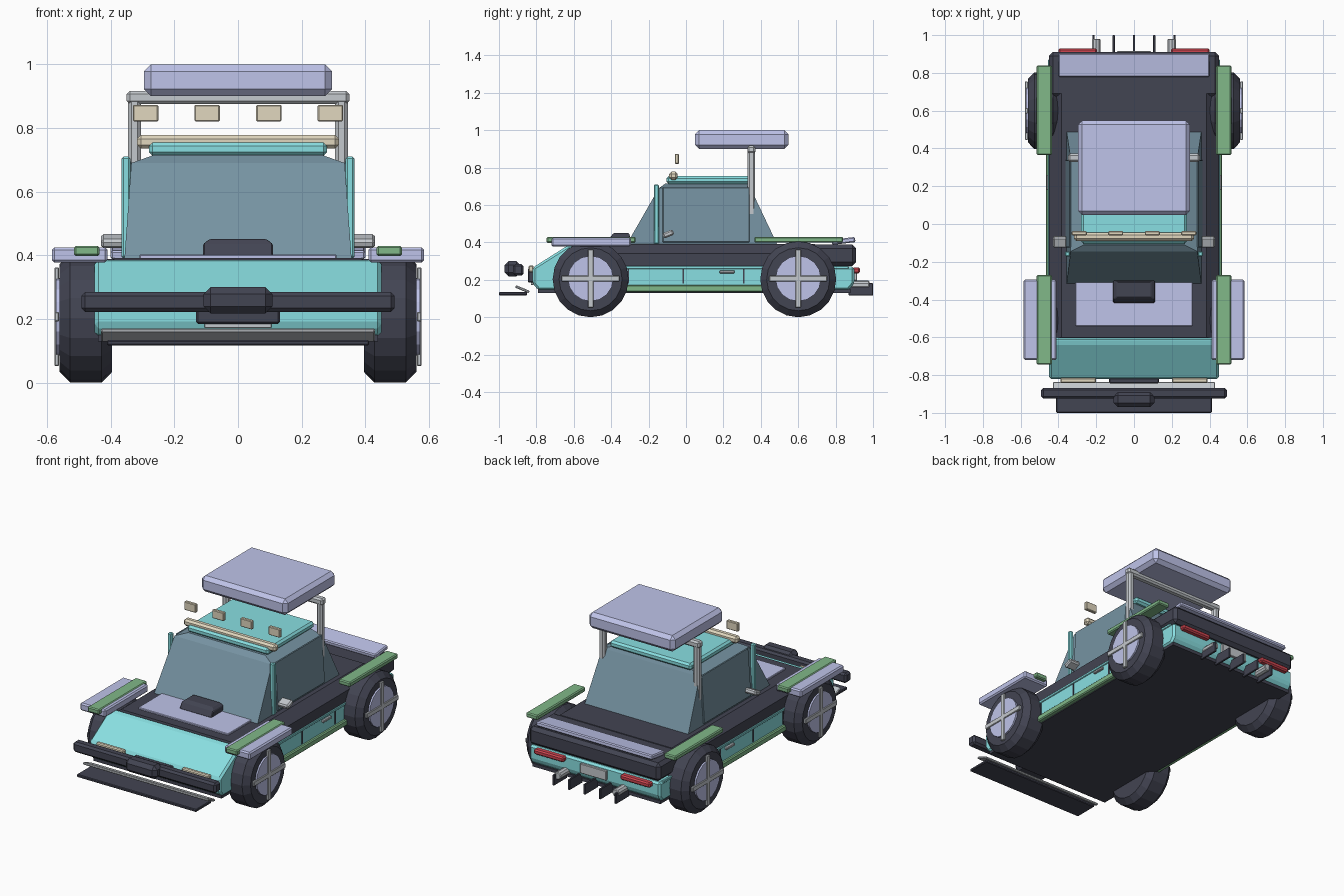
import bpy, bmesh, math
from mathutils import Vector, Matrix

if "Cube" in bpy.data.objects:
    bpy.data.objects.remove(bpy.data.objects["Cube"])

COLORS = {
    "teal": (0.25, 0.74, 0.76), "dark": (0.055, 0.058, 0.085), "lavender": (0.52, 0.55, 0.82),
    "green": (0.22, 0.48, 0.25), "glass": (0.18, 0.29, 0.36), "beige": (0.75, 0.68, 0.52),
    "silver": (0.55, 0.58, 0.61), "red": (0.62, 0.06, 0.08),
}
MATS = {}
for key, c in COLORS.items():
    MATS[key] = bpy.data.materials.new(key)
    MATS[key].diffuse_color = (*c, 1)


def finish(name, bm, color, bevel=0.0):
    bmesh.ops.recalc_face_normals(bm, faces=bm.faces)
    me = bpy.data.meshes.new(name)
    bm.to_mesh(me)
    bm.free()
    ob = bpy.data.objects.new(name, me)
    bpy.context.collection.objects.link(ob)
    me.materials.append(MATS[color])
    if bevel:
        mod = ob.modifiers.new("chamfer", "BEVEL")
        mod.width, mod.segments = bevel, 1
        mod.limit_method = "ANGLE"
        mod.angle_limit = math.radians(25)
    return ob


def box(name, x, y, z, color, bevel=0.006, tilt=0):
    """Box from (min, max) ranges, optionally tilted about its own x axis (degrees)."""
    lo, hi = Vector((x[0], y[0], z[0])), Vector((x[1], y[1], z[1]))
    bm = bmesh.new()
    bmesh.ops.create_cube(bm, size=1, matrix=Matrix.Diagonal((*(hi - lo), 1)))
    ob = finish(name, bm, color, bevel)
    ob.location = (lo + hi) / 2
    ob.rotation_euler.x = math.radians(tilt)
    return ob


def pair(name, x, y, z, color, bevel=0.006, tilt=0):
    """The same box on the right (+x) and left."""
    box(name + "_right", x, y, z, color, bevel, tilt)
    box(name + "_left", (-x[1], -x[0]), y, z, color, bevel, tilt)


def extrude_x(name, yz, half, color, bevel=0.0):
    """Side profile extruded across the width."""
    bm = bmesh.new()
    face = bm.faces.new([bm.verts.new((-half, y, z)) for y, z in yz])
    ext = bmesh.ops.extrude_face_region(bm, geom=[face])["geom"]
    bmesh.ops.translate(bm, vec=(2 * half, 0, 0), verts=[v for v in ext if isinstance(v, bmesh.types.BMVert)])
    return finish(name, bm, color, bevel)


def loft(name, rings, color, bevel=0.0):
    """Stack of rectangles (half_x, y0, y1, z), capped at both ends."""
    bm = bmesh.new()
    loops = [[bm.verts.new(p) for p in ((-h, a, z), (h, a, z), (h, b, z), (-h, b, z))] for h, a, b, z in rings]
    for r, s in zip(loops, loops[1:]):
        for i in range(4):
            bm.faces.new((r[i], r[(i + 1) % 4], s[(i + 1) % 4], s[i]))
    bm.faces.new(loops[0])
    bm.faces.new(loops[-1])
    return finish(name, bm, color, bevel)


def cylinder(name, center, radius, depth, axis, color, sides, bevel=0.0):
    rot = Matrix.Rotation(math.pi / 2, 4, "Y" if axis == "x" else "X")
    bm = bmesh.new()
    bmesh.ops.create_cone(bm, cap_ends=True, segments=sides, radius1=radius, radius2=radius, depth=depth, matrix=rot)
    ob = finish(name, bm, color)
    ob.location = center
    if bevel:
        mod = ob.modifiers.new("chamfer", "BEVEL")
        mod.width, mod.segments = bevel, 1
        mod.limit_method = "ANGLE"
        mod.angle_limit = math.radians(45)
    return ob


# Lower body with wedge nose, floor and dark upper body
extrude_x("lower_body", [(-0.79, 0.145), (-0.82, 0.18), (-0.82, 0.265), (-0.63, 0.385), (-0.60, 0.385),
                         (-0.60, 0.27), (0.90, 0.27), (0.90, 0.18), (0.87, 0.145)], 0.45, "teal", 0.012)
box("floor", (-0.44, 0.44), (-0.79, 0.88), (0.13, 0.15), "dark", 0)
loft("upper_body", [(0.45, -0.615, 0.70, 0.27), (0.45, -0.615, 0.70, 0.34), (0.385, -0.60, 0.69, 0.392)], "dark")
box("rear_deck", (-0.45, 0.45), (0.67, 0.91), (0.275, 0.388), "dark", 0.02)
pair("beltline", (0.44, 0.456), (-0.60, 0.87), (0.258, 0.275), "teal", 0.003)
pair("side_sill", (0.43, 0.467), (-0.36, 0.45), (0.135, 0.172), "green", 0.006)

# Door seams and handles
for i, y in enumerate((-0.31, -0.015, 0.31)):
    pair(f"door_seam_{i + 1}", (0.44, 0.454), (y - 0.004, y + 0.004), (0.18, 0.258), "dark", 0)
pair("door_handle", (0.445, 0.464), (0.18, 0.26), (0.235, 0.25), "silver", 0.003)

# Hood
box("hood_panel", (-0.31, 0.31), (-0.54, -0.29), (0.388, 0.402), "lavender", 0.003)
loft("hood_scoop", [(0.11, -0.42, -0.30, 0.40), (0.11, -0.40, -0.30, 0.435), (0.09, -0.385, -0.305, 0.451)],
     "dark", 0.004)

# Fenders
pair("front_fender", (0.41, 0.585), (-0.72, -0.295), (0.378, 0.425), "lavender", 0.008)
pair("front_fender_strip", (0.435, 0.515), (-0.745, -0.27), (0.398, 0.43), "green", 0.006)
pair("rear_fender_strip", (0.435, 0.515), (0.365, 0.84), (0.40, 0.43), "green", 0.006)
box("rear_lip", (-0.40, 0.40), (0.78, 0.905), (0.394, 0.422), "lavender", 0.006, 7)

# Cabin glass, pillars and roof
loft("cabin_glass", [(0.357, -0.32, 0.49, 0.385), (0.335, -0.145, 0.345, 0.69), (0.265, -0.11, 0.33, 0.715)], "glass")
for side, name in ((1, "right"), (-1, "left")):
    pane = box("side_window_" + name, (0.343, 0.353), (-0.125, 0.34), (0.40, 0.695), "glass", 0.004)
    pane.location.x *= side
    pane.rotation_euler.y = -side * math.radians(4)
pair("front_pillar", (0.338, 0.366), (-0.172, -0.145), (0.39, 0.71), "teal", 0.006)
box("roof", (-0.28, 0.28), (-0.105, 0.355), (0.713, 0.755), "teal", 0.012)
pair("mirror", (0.355, 0.43), (-0.125, -0.065), (0.43, 0.46), "silver", 0.008, 22)

# Roof light bar with four lamps
box("light_bar", (-0.317, 0.317), (-0.09, -0.045), (0.735, 0.778), "beige", 0.012)
for i, x in enumerate((-0.29, -0.097, 0.097, 0.29)):
    box(f"roof_lamp_{i + 1}", (x - 0.04, x + 0.04), (-0.06, -0.038), (0.82, 0.873), "beige", 0.004)

# Roll hoop carrying the big rear wing
pair("hoop_post", (0.305, 0.345), (0.33, 0.37), (0.46, 0.90), "silver", 0.01)
box("hoop_crossbar", (-0.35, 0.35), (0.328, 0.372), (0.875, 0.917), "silver", 0.01)
box("rear_wing", (-0.296, 0.296), (0.048, 0.548), (0.90, 1.0), "lavender", 0.022)

# Nose: bull bar, winch, grille, plate, headlights, splitter
box("bull_bar", (-0.492, 0.492), (-0.925, -0.868), (0.222, 0.285), "dark", 0.012)
box("winch", (-0.108, 0.108), (-0.97, -0.885), (0.218, 0.30), "dark", 0.022)
box("grille", (-0.132, 0.132), (-0.845, -0.815), (0.185, 0.262), "dark", 0.006)
box("front_plate", (-0.105, 0.105), (-0.83, -0.815), (0.172, 0.20), "silver", 0.002)
pair("headlight", (0.20, 0.39), (-0.842, -0.815), (0.24, 0.277), "beige", 0.006)
box("skid_bar", (-0.43, 0.43), (-0.915, -0.835), (0.143, 0.157), "silver", 0.004, -22)
box("splitter", (-0.412, 0.412), (-1.0, -0.85), (0.117, 0.134), "dark", 0.004)

# Tail: lamps, plate, diffuser fins, exhausts
pair("tail_lamp", (0.195, 0.40), (0.89, 0.93), (0.235, 0.267), "red", 0.008)
box("rear_plate", (-0.09, 0.09), (0.89, 0.915), (0.195, 0.255), "silver", 0.003)
for i in range(5):
    x = (i - 2) * 0.107
    box(f"diffuser_fin_{i + 1}", (x - 0.006, x + 0.006), (0.87, 1.0), (0.117, 0.182), "dark", 0.002)
for x, side in ((0.2, "right"), (-0.2, "left")):
    cylinder("exhaust_" + side, (x, 0.92, 0.172), 0.024, 0.12, "y", "silver", 10, 0.004)

# Wheels: tyre, hub disc and crossed spokes
for end, y in (("front", -0.51), ("rear", 0.60)):
    for side, s in (("right", 1), ("left", -1)):
        tag = f"{end}_{side}"
        cylinder("tyre_" + tag, (s * 0.478, y, 0.203), 0.203, 0.166, "x", "dark", 20, 0.034)
        cylinder("hub_" + tag, (s * 0.55, y, 0.207), 0.122, 0.042, "x", "lavender", 16)
        xr = sorted((s * 0.562, s * 0.577))
        box("spoke_upright_" + tag, xr, (y - 0.015, y + 0.015), (0.052, 0.362), "silver", 0.003)
        box("spoke_level_" + tag, xr, (y - 0.155, y + 0.155), (0.192, 0.222), "silver", 0.003)

for m in bpy.data.materials:
    if m.users and not m.is_grease_pencil:
        m.use_nodes = True
        m.node_tree.nodes["Principled BSDF"].inputs["Base Color"].default_value = m.diffuse_color
